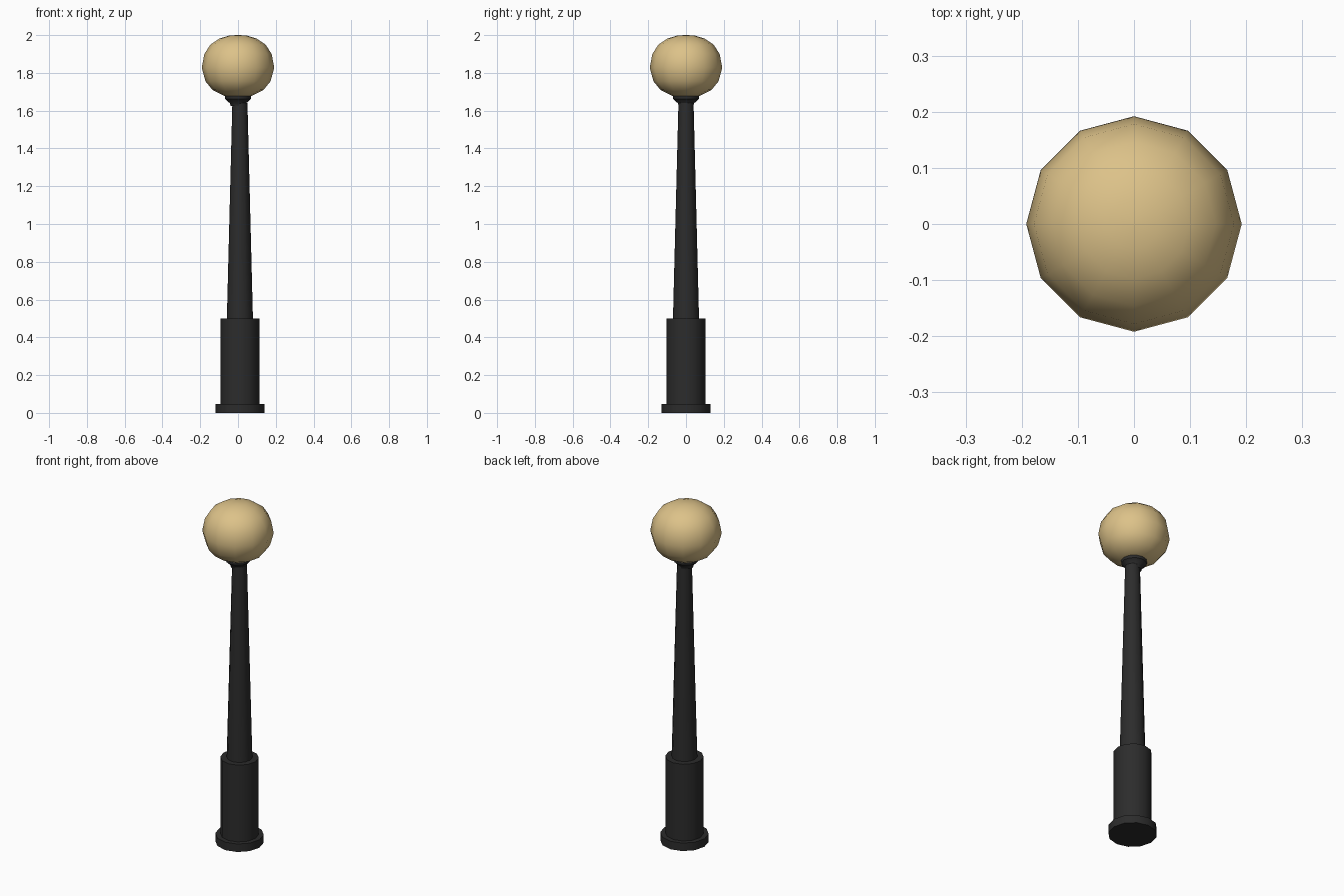
import bpy
import bmesh
from math import cos, sin, tau, radians

cube = bpy.data.objects.get("Cube")
if cube:
    bpy.data.objects.remove(cube, do_unlink=True)

SIDES = 12


def material(name, rgb, roughness):
    mat = bpy.data.materials.new(name)
    mat.use_nodes = True
    mat.diffuse_color = (*rgb, 1)
    bsdf = mat.node_tree.nodes["Principled BSDF"]
    bsdf.inputs["Base Color"].default_value = (*rgb, 1)
    bsdf.inputs["Roughness"].default_value = roughness
    return mat


def lathe(name, profile, mat, x=0.0, sharp=40):
    """Revolve (radius, height) points and cap both ends."""
    bm = bmesh.new()
    rings = []
    for r, z in profile:
        rings.append([bm.verts.new((r * cos(tau * i / SIDES), r * sin(tau * i / SIDES), z))
                      for i in range(SIDES)])
    for low, high in zip(rings, rings[1:]):
        for i in range(SIDES):
            j = (i + 1) % SIDES
            bm.faces.new((low[i], low[j], high[j], high[i]))
    bm.faces.new(rings[0][::-1])
    bm.faces.new(rings[-1])
    mesh = bpy.data.meshes.new(name)
    bm.to_mesh(mesh)
    bm.free()
    mesh.materials.append(mat)
    obj = bpy.data.objects.new(name, mesh)
    obj.location.x = x
    bpy.context.collection.objects.link(obj)
    bpy.ops.object.select_all(action="DESELECT")
    obj.select_set(True)
    bpy.context.view_layer.objects.active = obj
    bpy.ops.object.shade_smooth_by_angle(angle=radians(sharp))
    return obj


iron = material("dark iron", (0.025, 0.025, 0.025), 0.6)
glass = material("warm glass", (0.72, 0.54, 0.25), 0.4)

# Post: foot plate, pedestal and tapered shaft, set slightly to one side
POST_X = 0.01
lathe("foot_plate", [(0.13, 0), (0.13, 0.047)], iron, POST_X)
lathe("pedestal", [(0.103, 0.047), (0.103, 0.5)], iron, POST_X)
lathe("shaft", [(0.069, 0.5), (0.04, 1.64)], iron, POST_X)

# Collar that carries the globe
lathe("collar", [(0.04, 1.625), (0.042, 1.638), (0.068, 1.662), (0.07, 1.682)], iron)

# Flattened globe lamp
lathe("globe", [(0.07, 1.677), (0.135, 1.71), (0.172, 1.755), (0.192, 1.828),
                (0.178, 1.9), (0.146, 1.95), (0.098, 1.982), (0.045, 1.998),
                (0.004, 2.0)], glass, sharp=60)
